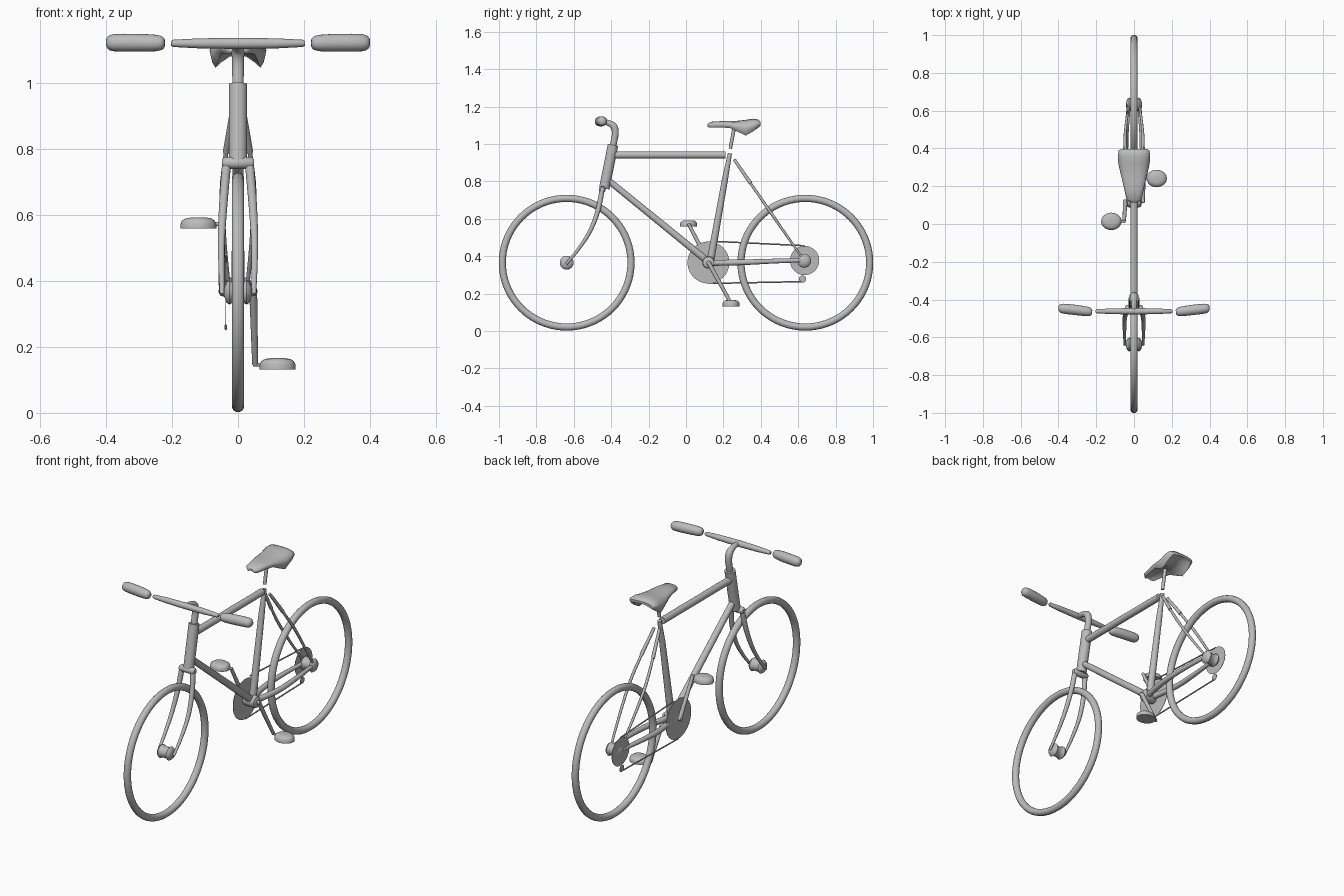
import bpy, bmesh, math
from mathutils import Vector

cube = bpy.data.objects.get("Cube")
if cube:
    bpy.data.objects.remove(cube, do_unlink=True)

GREY = (0.5, 0.5, 0.5, 1)
mat = bpy.data.materials.new("plain_grey")
mat.use_nodes = True
mat.diffuse_color = GREY
mat.node_tree.nodes["Principled BSDF"].inputs["Base Color"].default_value = GREY
parts = []


def loft(name, rings):
    """Skin a list of closed rings and cap both ends."""
    bm = bmesh.new()
    rows = [[bm.verts.new(p) for p in ring] for ring in rings]
    n = len(rows[0])
    for a, b in zip(rows, rows[1:]):
        for i in range(n):
            j = (i + 1) % n
            bm.faces.new((a[i], a[j], b[j], b[i]))
    bm.faces.new(rows[0][::-1])
    bm.faces.new(rows[-1])
    bmesh.ops.recalc_face_normals(bm, faces=bm.faces)
    mesh = bpy.data.meshes.new(name)
    bm.to_mesh(mesh)
    bm.free()
    obj = bpy.data.objects.new(name, mesh)
    bpy.context.collection.objects.link(obj)
    mesh.materials.append(mat)
    parts.append(obj)


def smooth_path(pts, steps):
    """Catmull-Rom curve through points that carry a radius as fourth value."""
    p = [Vector(q) for q in pts]
    p = [2 * p[0] - p[1]] + p + [2 * p[-1] - p[-2]]
    out = []
    for a, b, c, d in zip(p, p[1:], p[2:], p[3:]):
        for k in range(steps):
            t = k / steps
            out.append(0.5 * (2 * b + (c - a) * t + (2 * a - 5 * b + 4 * c - d) * t * t
                              + (3 * b - a - 3 * c + d) * t ** 3))
    return out + [p[-2]]


def tube(name, pts, steps=1, sides=20, stretch=1):
    """Round tube along (x, y, z, radius) points."""
    path = smooth_path(pts, steps)
    rings = []
    for i, q in enumerate(path):
        t = (path[min(i + 1, len(path) - 1)] - path[max(i - 1, 0)]).to_3d().normalized()
        ref = Vector((1, 0, 0)) if abs(t.x) < 0.8 else Vector((0, 0, 1))
        u = t.cross(ref).normalized()
        v = t.cross(u)
        angles = [2 * math.pi * k / sides for k in range(sides)]
        rings.append([q.to_3d() + q.w * (u * math.cos(a) + v * stretch * math.sin(a))
                      for a in angles])
    loft(name, rings)


def lathe_x(name, y, z, profile, sides=24):
    """Turned part along x from (x, radius) pairs."""
    tube(name, [(x, y, z, r) for x, r in profile], sides=sides)


AXLE_Z, WHEEL_Y = 0.365, 0.638
BB_Y, BB_Z = 0.12, 0.366
DRIVE_X = -0.037

# Tyres
for name, y in (("front_tyre", -WHEEL_Y), ("rear_tyre", WHEEL_Y)):
    bpy.ops.mesh.primitive_torus_add(location=(0, y, AXLE_Z), rotation=(0, math.pi / 2, 0),
                                     major_segments=72, minor_segments=14,
                                     major_radius=0.344, minor_radius=0.019)
    tyre = bpy.context.object
    tyre.name = name
    tyre.data.materials.append(mat)
    parts.append(tyre)

# Hubs and bottom bracket
hub = [(-0.042, 0.012), (-0.036, 0.03), (-0.026, 0.037), (-0.014, 0.03),
       (0.014, 0.03), (0.026, 0.037), (0.036, 0.03), (0.042, 0.012)]
lathe_x("front_hub", -WHEEL_Y, AXLE_Z, hub)
lathe_x("rear_hub", 0.632, 0.375, hub)
lathe_x("bottom_bracket", BB_Y, BB_Z,
        [(-0.04, 0.018), (-0.034, 0.03), (-0.02, 0.033), (0.02, 0.033), (0.034, 0.03), (0.04, 0.018)])
lathe_x("crank_axle", BB_Y, BB_Z, [(-0.055, 0.01), (0.055, 0.01)])

# Main frame
tube("head_tube", [(0, -0.437, 0.762, 0.028), (0, -0.39, 0.995, 0.028)])
tube("top_tube", [(0, -0.38, 0.941, 0.019), (0, 0.211, 0.941, 0.019)])
tube("down_tube", [(0, -0.415, 0.805, 0.017), (0, BB_Y, 0.37, 0.019)])
tube("seat_tube", [(0, 0.235, 0.95, 0.011), (0, 0.21, 0.82, 0.016), (0, 0.13, 0.37, 0.02)])
tube("seat_post", [(0, 0.237, 0.975, 0.009), (0, 0.258, 1.09, 0.010)])

# Fork crown, fork legs and rear stays
lathe_x("fork_crown", -0.447, 0.757, [(-0.048, 0.012), (-0.04, 0.018), (0.04, 0.018), (0.048, 0.012)])
for side, s in (("left", 1), ("right", -1)):
    tube(side + "_fork_leg",
         [(s * 0.034, -0.447, 0.762, 0.014), (s * 0.044, -0.472, 0.64, 0.013),
          (s * 0.05, -0.515, 0.53, 0.011), (s * 0.05, -0.577, 0.435, 0.009),
          (s * 0.048, -0.64, 0.358, 0.007)], steps=5, sides=14)
    tube(side + "_seat_stay_top",
         [(s * 0.016, 0.258, 0.917, 0.008), (s * 0.036, 0.345, 0.79, 0.010)], sides=12)
    tube(side + "_seat_stay",
         [(s * 0.036, 0.345, 0.79, 0.007), (s * 0.048, 0.43, 0.667, 0.008),
          (s * 0.042, 0.53, 0.522, 0.007), (s * 0.028, 0.63, 0.38, 0.006)], steps=4, sides=12)
    tube(side + "_chain_stay",
         [(s * 0.016, 0.14, 0.364, 0.016), (s * 0.042, 0.3, 0.367, 0.015),
          (s * 0.042, 0.45, 0.373, 0.013), (s * 0.028, 0.63, 0.378, 0.010)], steps=5, sides=14)

# Stem, handlebar and grips
tube("stem", [(0, -0.39, 0.99, 0.017), (0, -0.378, 1.055, 0.018), (0, -0.387, 1.095, 0.019),
              (0, -0.42, 1.114, 0.015), (0, -0.46, 1.118, 0.014)], steps=5)
bar_half = [(0.203, 0.007), (0.195, 0.011), (0.12, 0.015)]
lathe_x("handlebar", -0.462, 1.119,
        [(-x, r) for x, r in bar_half] + [(0, 0.017)] + bar_half[::-1])
for side, s in (("left", 1), ("right", -1)):
    tube(side + "_grip",
         [(s * 0.222, -0.468, 1.12, 0.010), (s * 0.228, -0.467, 1.12, 0.019),
          (s * 0.25, -0.463, 1.12, 0.025), (s * 0.31, -0.455, 1.121, 0.027),
          (s * 0.375, -0.448, 1.121, 0.026), (s * 0.394, -0.446, 1.121, 0.019),
          (s * 0.4, -0.446, 1.121, 0.008)], steps=2)

# Saddle: sections of (y, half width, top, skirt edge), hollow underneath
section = [(0, 1), (0.4, 0.98), (0.75, 0.87), (0.95, 0.66), (1, 0.45),
           (0.94, 0.2), (0.82, 0), (0.6, 0.2), (0.3, 0.4), (0, 0.45)]
outline = section + [(-x, z) for x, z in section[-2:0:-1]]
stations = [(0.115, 0.022, 1.105, 1.09), (0.13, 0.04, 1.118, 1.088), (0.19, 0.053, 1.122, 1.088),
            (0.235, 0.063, 1.122, 1.085), (0.27, 0.072, 1.123, 1.068), (0.32, 0.083, 1.129, 1.045),
            (0.36, 0.086, 1.135, 1.068), (0.388, 0.081, 1.13, 1.088), (0.398, 0.07, 1.12, 1.098)]
loft("saddle", [[(fx * w, y, low + fz * (top - low)) for fx, fz in outline]
                for y, w, top, low in stations])

# Thin chainring, sprocket, jockey wheel and chain runs
for name, y, z, r in (("chainring", BB_Y, BB_Z, 0.112), ("rear_sprocket", 0.634, 0.377, 0.078),
                      ("jockey_wheel", 0.623, 0.278, 0.019)):
    lathe_x(name, y, z, [(DRIVE_X - 0.001, r), (DRIVE_X + 0.001, r)], sides=48)
tube("chain_upper", [(DRIVE_X, 0.16, 0.479, 0.004), (DRIVE_X, 0.634, 0.456, 0.004)], sides=6)
tube("chain_lower", [(DRIVE_X, 0.12, 0.254, 0.004), (DRIVE_X, 0.62, 0.264, 0.004)], sides=6)

# Cranks and domed pedals
for side, s, y, z in (("left", 1, 0.241, 0.132), ("right", -1, 0.014, 0.558)):
    tube(side + "_crank", [(s * 0.046, BB_Y, BB_Z, 0.012), (s * 0.052, y, z + 0.015, 0.009)],
         sides=12)
    lathe_x(side + "_pedal_axle", y, z + 0.014, [(s * 0.045, 0.006), (s * 0.09, 0.006)], sides=10)
    dome = [(0, 0.046), (0.014, 0.046), (0.024, 0.042), (0.031, 0.033), (0.034, 0.018)]
    tube(side + "_pedal", [(s * 0.12, y, z + h, r) for h, r in dome], sides=24, stretch=1.18)

# Smooth shading with sharp rims kept
bpy.ops.object.select_all(action="DESELECT")
for obj in parts:
    obj.select_set(True)
bpy.context.view_layer.objects.active = parts[0]
bpy.ops.object.shade_smooth_by_angle(angle=math.radians(45))
